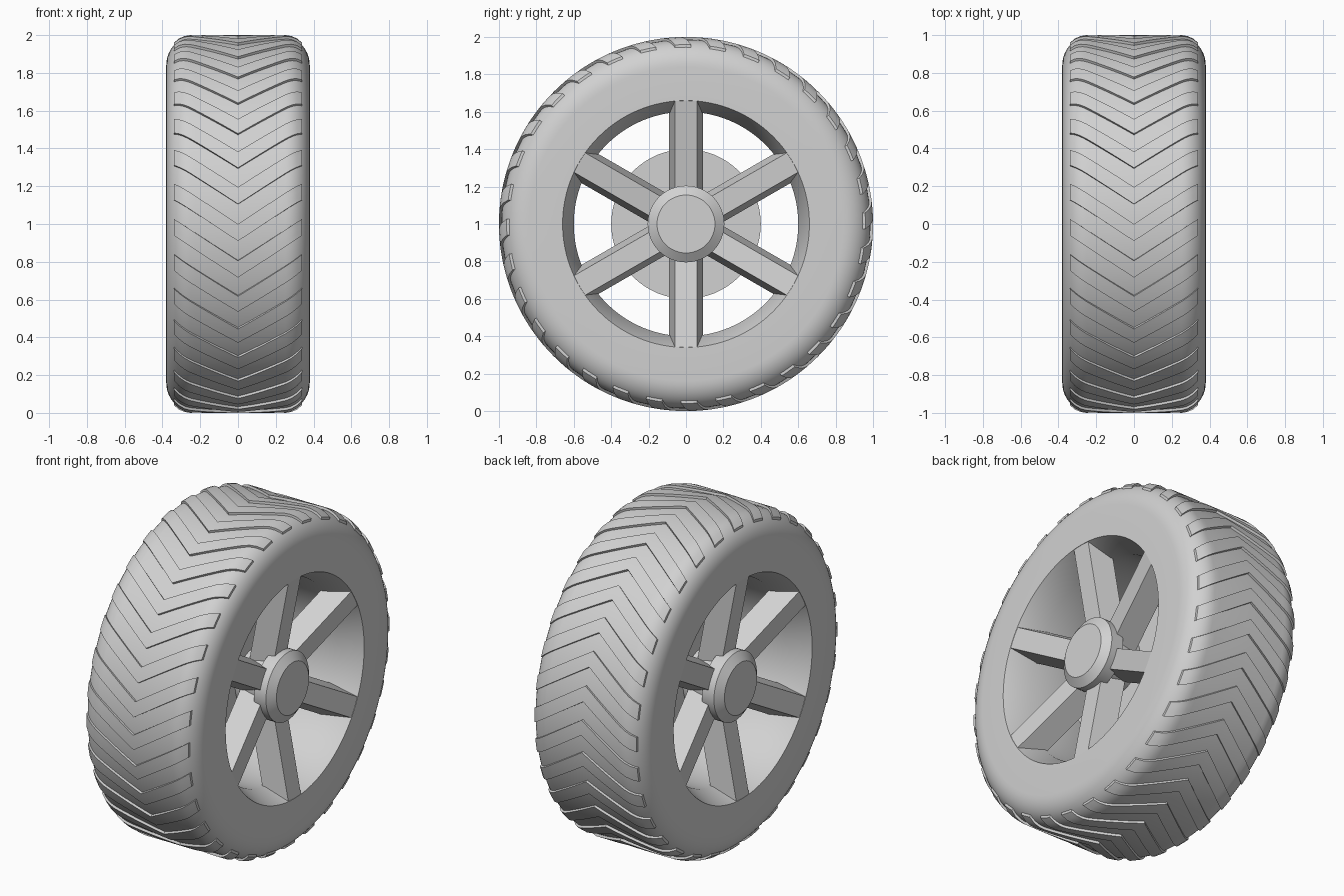
import bpy, bmesh
from math import sin, cos, pi, sqrt, radians

if "Cube" in bpy.data.objects:
    bpy.data.objects.remove(bpy.data.objects["Cube"])

GREY = bpy.data.materials.new("plain_grey")
GREY.use_nodes = True
GREY.diffuse_color = (0.64, 0.64, 0.64, 1)
GREY.node_tree.nodes["Principled BSDF"].inputs["Base Color"].default_value = GREY.diffuse_color

HALF_WIDTH, BASE_RADIUS = 0.38, 0.986
FLAT_HALF, SHOULDER_LOW = 0.25, 0.84


def polar(x, angle, radius):
    """Point around the axle, which runs along x at height 1."""
    return (x, radius * cos(angle), 1 + radius * sin(angle))


def finish(name, bm, smooth_angle=30):
    bmesh.ops.recalc_face_normals(bm, faces=bm.faces)
    mesh = bpy.data.meshes.new(name)
    bm.to_mesh(mesh)
    bm.free()
    mesh.materials.append(GREY)
    obj = bpy.data.objects.new(name, mesh)
    bpy.context.collection.objects.link(obj)
    bpy.ops.object.select_all(action='DESELECT')
    obj.select_set(True)
    bpy.context.view_layer.objects.active = obj
    bpy.ops.object.shade_smooth_by_angle(angle=radians(smooth_angle))
    return obj


def lathe(name, profile, segments=96, closed=False):
    """Turn (x, radius) points around the axle; open profiles get end caps."""
    bm = bmesh.new()
    rings = [[bm.verts.new(polar(x, 2 * pi * i / segments, r)) for i in range(segments)]
             for x, r in profile]
    pairs = list(zip(rings, rings[1:]))
    if closed:
        pairs.append((rings[-1], rings[0]))
    else:
        bm.faces.new(rings[0])
        bm.faces.new(rings[-1])
    for a, b in pairs:
        for i in range(segments):
            j = (i + 1) % segments
            bm.faces.new((a[i], a[j], b[j], b[i]))
    return finish(name, bm)


def tyre_radius(x):
    """Outer radius of the tyre carcass at a distance across its width."""
    t = max(0, (abs(x) - FLAT_HALF) / (HALF_WIDTH - FLAT_HALF))
    return SHOULDER_LOW + (BASE_RADIUS - SHOULDER_LOW) * sqrt(max(0, 1 - t * t))


# Tyre and rim barrel as one turned ring
STEPS = 10
shoulder = [(FLAT_HALF + (HALF_WIDTH - FLAT_HALF) * sin(pi / 2 * i / STEPS),
             SHOULDER_LOW + (BASE_RADIUS - SHOULDER_LOW) * cos(pi / 2 * i / STEPS))
            for i in range(STEPS + 1)]
half = shoulder + [(HALF_WIDTH, 0.66), (0.24, 0.60)]
lathe("tyre_and_rim", half + [(-x, r) for x, r in reversed(half)], 128, closed=True)

# Raised chevron tread bars wrapped over the carcass
BARS, EDGE, SKEW, BAR_SHARE, HEIGHT = 32, 0.34, 0.66, 0.46, 0.014
stations = [EDGE * i / 12 for i in range(-12, 13)]
bm = bmesh.new()
for bar in range(BARS):
    pitch = 2 * pi / BARS
    sections = []
    for x in stations:
        start = bar * pitch - SKEW * abs(x)
        r = tyre_radius(x)
        angles = [start + pitch * BAR_SHARE * k / 3 for k in range(4)]
        points = [polar(x, a, r + HEIGHT) for a in angles]
        points += [polar(x, a, r - 0.012) for a in reversed(angles)]
        sections.append([bm.verts.new(p) for p in points])
    for a, b in zip(sections, sections[1:]):
        for i in range(len(a)):
            j = (i + 1) % len(a)
            bm.faces.new((a[i], a[j], b[j], b[i]))
    bm.faces.new(sections[0])
    bm.faces.new(sections[-1])
finish("tread_bars", bm)

# Dished spokes with a trapezoid section, six on each side
SPOKES, FRONT_W, BACK_W, DEPTH = 6, 0.06, 0.09, 0.14
for side, label in ((1, "left"), (-1, "right")):
    bm = bmesh.new()
    for k in range(SPOKES):
        a = pi / 2 + k * 2 * pi / SPOKES
        ends = []
        for r, face_x in ((0.10, 0.27), (0.662, 0.379)):
            corners = ((face_x, -FRONT_W), (face_x, FRONT_W),
                       (face_x - DEPTH, BACK_W), (face_x - DEPTH, -BACK_W))
            ends.append([bm.verts.new((side * x, r * cos(a) - w * sin(a),
                                       1 + r * sin(a) + w * cos(a))) for x, w in corners])
        inner, outer = ends
        bm.faces.new(inner)
        bm.faces.new(outer)
        for i in range(4):
            j = (i + 1) % 4
            bm.faces.new((inner[i], inner[j], outer[j], outer[i]))
    finish(label + "_spokes", bm, 20)

    # Bevelled hub cap
    lathe(label + "_hub_cap", [(side * x, r) for x, r in
                               ((0.365, 0.155), (0.33, 0.205), (0.25, 0.205))], 48)

# Axle and central brake disc
lathe("axle", [(-0.27, 0.17), (0.27, 0.17)], 48)
lathe("brake_disc", [(-0.1, 0.4), (0.1, 0.4)], 64)
